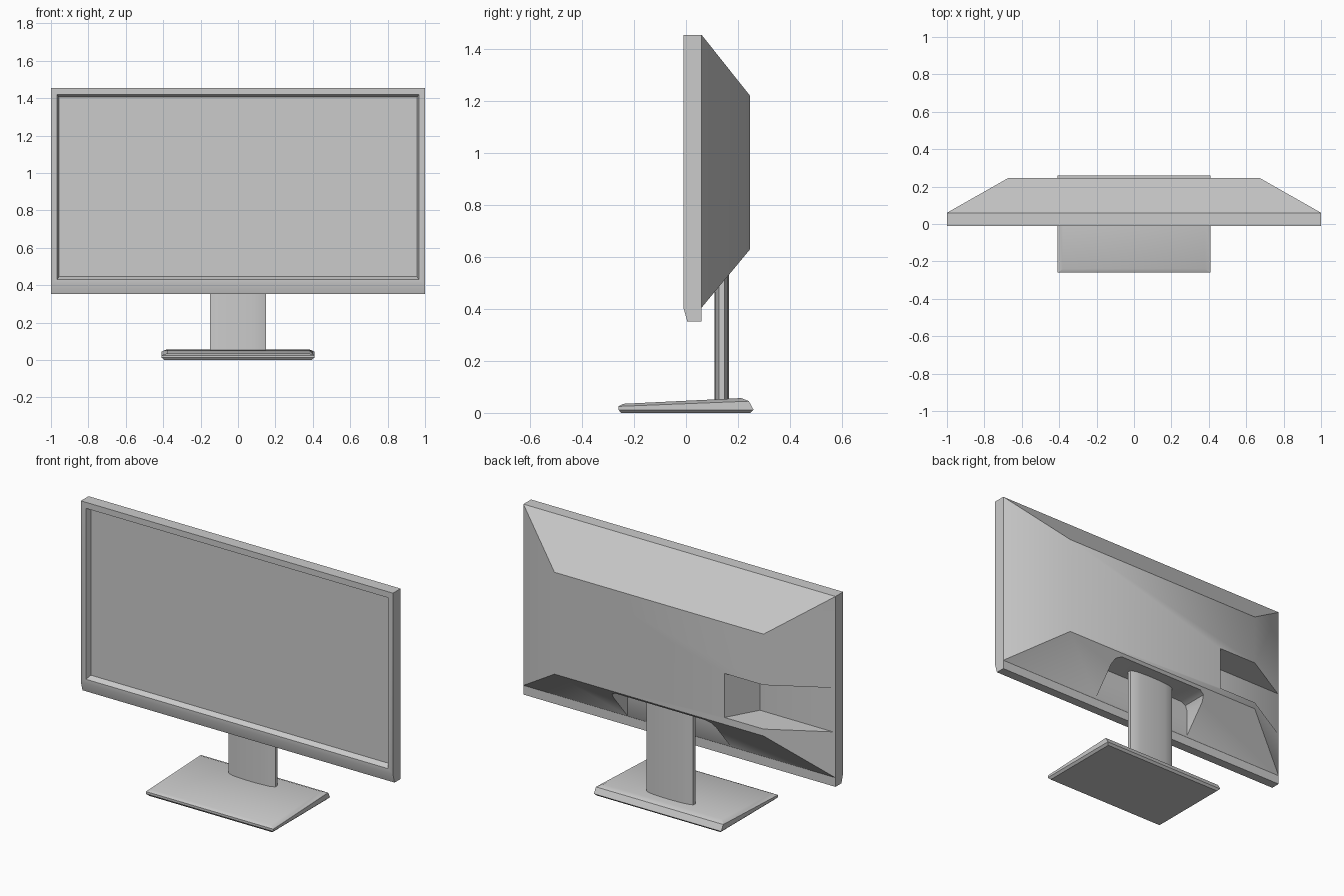
import bpy, bmesh, math

if "Cube" in bpy.data.objects:
    bpy.data.objects.remove(bpy.data.objects["Cube"])


def finish(bm, name, angle=35):
    bmesh.ops.recalc_face_normals(bm, faces=bm.faces[:])
    me = bpy.data.meshes.new(name)
    bm.to_mesh(me)
    bm.free()
    ob = bpy.data.objects.new(name, me)
    bpy.context.collection.objects.link(ob)
    smooth(ob, angle)
    return ob


def activate(ob):
    bpy.ops.object.select_all(action='DESELECT')
    ob.select_set(True)
    bpy.context.view_layer.objects.active = ob


def smooth(ob, angle):
    activate(ob)
    bpy.ops.object.shade_smooth_by_angle(angle=math.radians(angle))


def loft(bm, loops):
    """Skin equal-length point loops and cap both ends."""
    vs = [[bm.verts.new(p) for p in loop] for loop in loops]
    n = len(vs[0])
    for a, b in zip(vs, vs[1:]):
        for i in range(n):
            j = (i + 1) % n
            bm.faces.new((a[i], a[j], b[j], b[i]))
    bm.faces.new(vs[0])
    bm.faces.new(vs[-1])
    return vs


def rect_xz(hx, z0, z1, y):
    return [(-hx, y, z0), (hx, y, z0), (hx, y, z1), (-hx, y, z1)]


def rect_xy(hx, y0, y1, z0, z1):
    return [(-hx, y0, z0), (hx, y0, z0), (hx, y1, z1), (-hx, y1, z1)]


# housing: recessed screen, bezel, rim and tapered back
bm = bmesh.new()
rings = loft(bm, [
    rect_xz(0.957, 0.445, 1.405, 0.02),
    rect_xz(0.967, 0.43, 1.42, -0.01),
    rect_xz(1.0, 0.405, 1.455, -0.01),
    rect_xz(1.0, 0.405, 1.455, 0.06),
    rect_xz(0.67, 0.63, 1.22, 0.247),
])
# chin below the bezel, replacing the rim's underside
a, b = rings[2][:2]
d, c = rings[3][:2]
bm.faces.remove(bm.faces.get((a, b, c, d)))
top = [a, b, c, d]
low = [bm.verts.new(p) for p in rect_xy(1.0, 0.005, 0.06, 0.352, 0.352)]
for i in range(4):
    j = (i + 1) % 4
    bm.faces.new((top[i], top[j], low[j], low[i]))
bm.faces.new(low)
housing = finish(bm, "monitor_housing")

# cutter for the stand recess
bm = bmesh.new()
half = [(0.33, 0.37), (0.33, 0.57), (0.318, 0.6), (0.285, 0.615)]
prof = half + [(-x, z) for x, z in reversed(half)]
loft(bm, [[(x, y, z) for x, z in prof] for y in (0.066, 0.4)])
stand_recess = finish(bm, "stand_recess_cutter")

# cutter for the side port recess
bm = bmesh.new()
plan = [(-0.334, 0.4), (-0.52, 0.066), (-1.1, 0.066), (-1.1, 0.4)]
loft(bm, [[(x, y, z) for x, y in plan] for z in (0.67, 0.925)])
port_recess = finish(bm, "port_recess_cutter")

for cutter in (stand_recess, port_recess):
    cutter.hide_render = True
    mod = housing.modifiers.new("cut", 'BOOLEAN')
    mod.operation = 'DIFFERENCE'
    mod.solver = 'EXACT'
    mod.object = cutter
    activate(housing)
    bpy.ops.object.modifier_apply(modifier=mod.name)
    bpy.data.objects.remove(cutter)
smooth(housing, 42)

# neck: flat sides with bowed front and back
bm = bmesh.new()
n = 10
arc = [(-0.15 + 0.3 * i / n, math.sqrt(max(0.0, 1 - (2 * i / n - 1) ** 2)))
       for i in range(n + 1)]
section = [(x, 0.127 - 0.017 * h) for x, h in arc]
section += [(x, 0.148 + 0.018 * h) for x, h in reversed(arc)]
loft(bm, [[(x, y, z) for x, y in section] for z in (0.035, 0.62)])
finish(bm, "stand_neck", 40)

# base: wedge plate with chamfered rim
bm = bmesh.new()
loft(bm, [
    rect_xy(0.395, -0.25, 0.248, 0.0, 0.0),
    rect_xy(0.408, -0.26, 0.26, 0.012, 0.012),
    rect_xy(0.408, -0.26, 0.242, 0.025, 0.045),
    rect_xy(0.38, -0.24, 0.212, 0.035, 0.057),
])
finish(bm, "stand_base", 25)
